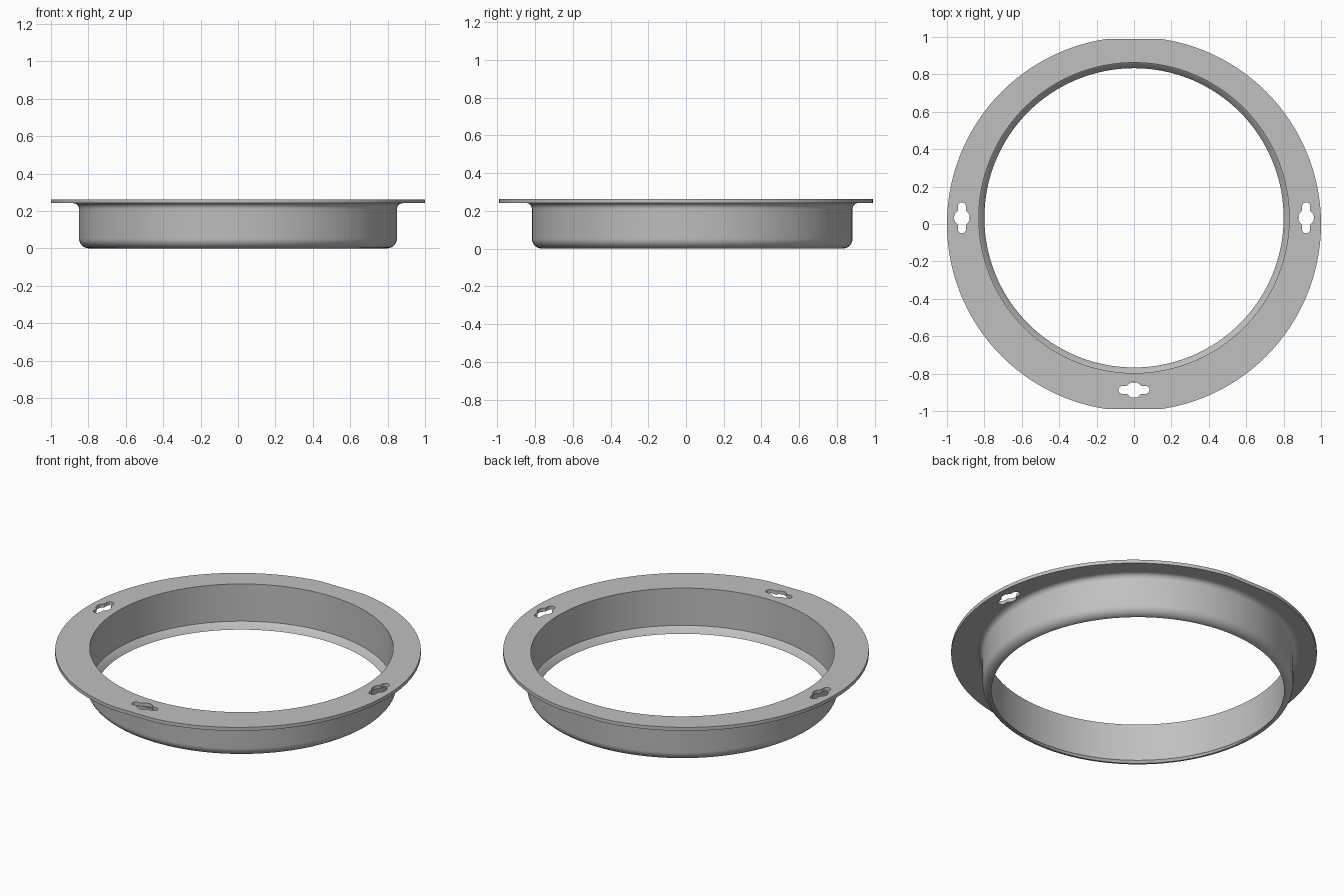
import bpy, bmesh
from math import sin, cos, pi, sqrt, radians

cube = bpy.data.objects.get("Cube")
if cube:
    bpy.data.objects.remove(cube)

CY = 0.033            # collar axis sits slightly behind the flange centre
TOP, UNDER = 0.262, 0.241
WALL_IN, WALL_OUT = 0.83, 0.85
SEG = 128

grey = bpy.data.materials.new("grey_metal")
grey.use_nodes = True
grey.diffuse_color = (0.53, 0.53, 0.53, 1)
grey.node_tree.nodes["Principled BSDF"].inputs["Base Color"].default_value = (0.53, 0.53, 0.53, 1)


def finish(bm, name):
    bmesh.ops.recalc_face_normals(bm, faces=bm.faces)
    mesh = bpy.data.meshes.new(name)
    bm.to_mesh(mesh)
    bm.free()
    mesh.materials.append(grey)
    obj = bpy.data.objects.new(name, mesh)
    bpy.context.collection.objects.link(obj)
    bpy.ops.object.select_all(action='DESELECT')
    obj.select_set(True)
    bpy.context.view_layer.objects.active = obj
    bpy.ops.object.shade_smooth_by_angle(angle=radians(30))
    return obj


def circle(r, cy=0.0):
    return [(r * cos(2 * pi * i / SEG), cy + r * sin(2 * pi * i / SEG)) for i in range(SEG)]


def keyhole(cx, cy, along_x, hole=0.042, half=0.022, cap=0.061, n=72):
    """Round hole with a rounded slot running through it."""
    pts = []
    for i in range(n):
        a = 2 * pi * i / n
        c, s = abs(cos(a)), abs(sin(a))
        if cap * s < half * c:
            r = cap * c + sqrt(half ** 2 - (cap * s) ** 2)
        else:
            r = half / s
        r = max(r, hole)
        u, v = r * cos(a), r * sin(a)
        pts.append((cx + u, cy + v) if along_x else (cx - v, cy + u))
    return pts


# Flange: flat plate with the collar opening and three mounting keyholes
rim = [(x, max(-0.99, min(0.99, y))) for x, y in circle(1.0)]
loops = [rim, circle(WALL_IN, CY),
         keyhole(-0.92, CY, False), keyhole(0.92, CY, False),
         keyhole(0, CY - 0.92, True)]
bm = bmesh.new()
edges = []
for pts in loops:
    vs = [bm.verts.new((x, y, UNDER)) for x, y in pts]
    edges += [bm.edges.new((vs[i - 1], vs[i])) for i in range(len(vs))]
bmesh.ops.triangle_fill(bm, edges=edges, use_beauty=True)
ext = bmesh.ops.extrude_face_region(bm, geom=bm.faces[:], use_keep_orig=True)
bmesh.ops.translate(bm, vec=(0, 0, TOP - UNDER),
                    verts=[g for g in ext["geom"] if isinstance(g, bmesh.types.BMVert)])
finish(bm, "flange")


# Collar: lathed wall with an inner lip, rounded foot and flared neck
def arc(cx, cz, r, a0, a1, n=8):
    return [(cx + r * cos(radians(a0 + (a1 - a0) * i / n)),
             cz + r * sin(radians(a0 + (a1 - a0) * i / n))) for i in range(n + 1)]


profile = [(WALL_IN, UNDER), (WALL_IN, 0.037), (0.817, 0.025), (0.80, 0.0)]
profile += arc(0.797, 0.053, 0.053, -86, 0)
profile += arc(0.88, UNDER - 0.03, 0.03, 180, 90)
bm = bmesh.new()
vs = [bm.verts.new((r, CY, z)) for r, z in profile]
es = [bm.edges.new(p) for p in zip(vs, vs[1:])]
bmesh.ops.spin(bm, geom=vs + es, cent=(0, CY, 0), axis=(0, 0, 1),
               angle=2 * pi, steps=SEG, use_merge=True)
bmesh.ops.remove_doubles(bm, verts=bm.verts, dist=0.0001)
finish(bm, "collar")
